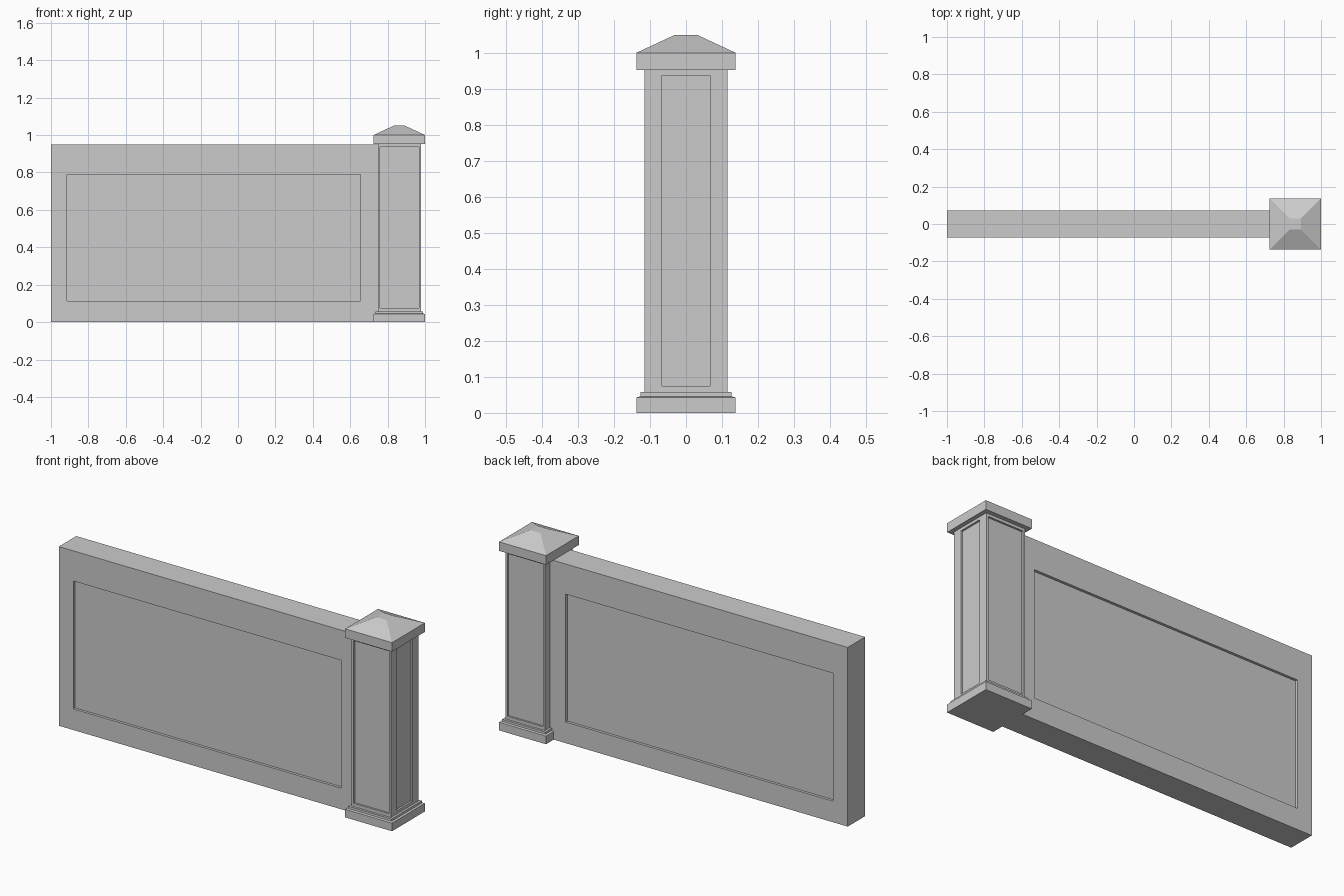
import bpy, bmesh
from mathutils import Vector

if "Cube" in bpy.data.objects:
    bpy.data.objects.remove(bpy.data.objects["Cube"])

PX = 0.8625  # pillar centre


def finish(name, bm):
    bmesh.ops.recalc_face_normals(bm, faces=bm.faces)
    mesh = bpy.data.meshes.new(name)
    bm.to_mesh(mesh)
    bm.free()
    obj = bpy.data.objects.new(name, mesh)
    bpy.context.collection.objects.link(obj)
    return obj


def box(lo, hi):
    bm = bmesh.new()
    bmesh.ops.create_cube(bm, size=1)
    for v in bm.verts:
        v.co = [lo[i] if v.co[i] < 0 else hi[i] for i in range(3)]
    bm.normal_update()
    return bm


def recess(bm, direction, axis, u, z, depth):
    """Sink a rectangular panel (range u along axis, range z) into one box face."""
    d = Vector(direction)
    face = max(bm.faces, key=lambda f: f.normal.dot(d) + f.calc_area() * 0.001)
    bmesh.ops.inset_individual(bm, faces=[face], thickness=0.01)
    mid = face.calc_center_median()
    for v in face.verts:
        v.co[axis] = u[0] if v.co[axis] < mid[axis] else u[1]
        v.co.z = z[0] if v.co.z < mid.z else z[1]
    inner = bmesh.ops.extrude_discrete_faces(bm, faces=[face])["faces"][0]
    bmesh.ops.translate(bm, vec=-d * depth, verts=inner.verts[:])
    bm.normal_update()


def square_stack(name, profile):
    """Loft square rings (half width, height) around the pillar axis."""
    bm = bmesh.new()
    rings = [[bm.verts.new((PX + sx * r, sy * r, z))
              for sx, sy in ((-1, -1), (1, -1), (1, 1), (-1, 1))] for r, z in profile]
    for a, b in zip(rings, rings[1:]):
        for i in range(4):
            j = (i + 1) % 4
            bm.faces.new((a[i], a[j], b[j], b[i]))
    bm.faces.new(rings[0][::-1])
    bm.faces.new(rings[-1])
    return finish(name, bm)


# Wall with a sunken panel on front and back
wall = box((-1, -0.073, 0), (0.75, 0.073, 0.95))
for s in (-1, 1):
    recess(wall, (0, s, 0), 0, (-0.915, 0.655), (0.112, 0.79), 0.014)
finish("wall", wall)

# Pillar shaft with panels on its three exposed sides
R = 0.115
shaft = box((PX - R, -R, 0.05), (PX + R, R, 0.96))
for s in (-1, 1):
    recess(shaft, (0, s, 0), 0, (PX - 0.104, PX + 0.104), (0.075, 0.937), 0.01)
recess(shaft, (1, 0, 0), 1, (-0.067, 0.067), (0.075, 0.937), 0.01)
finish("pillar_shaft", shaft)

# Stepped base and pyramid cap
square_stack("pillar_base", [(0.1375, 0), (0.1375, 0.043), (0.127, 0.046),
                             (0.127, 0.058), (0.11, 0.058)])
square_stack("pillar_cap", [(0.1375, 0.952), (0.1375, 1.0), (0.03, 1.05)])
